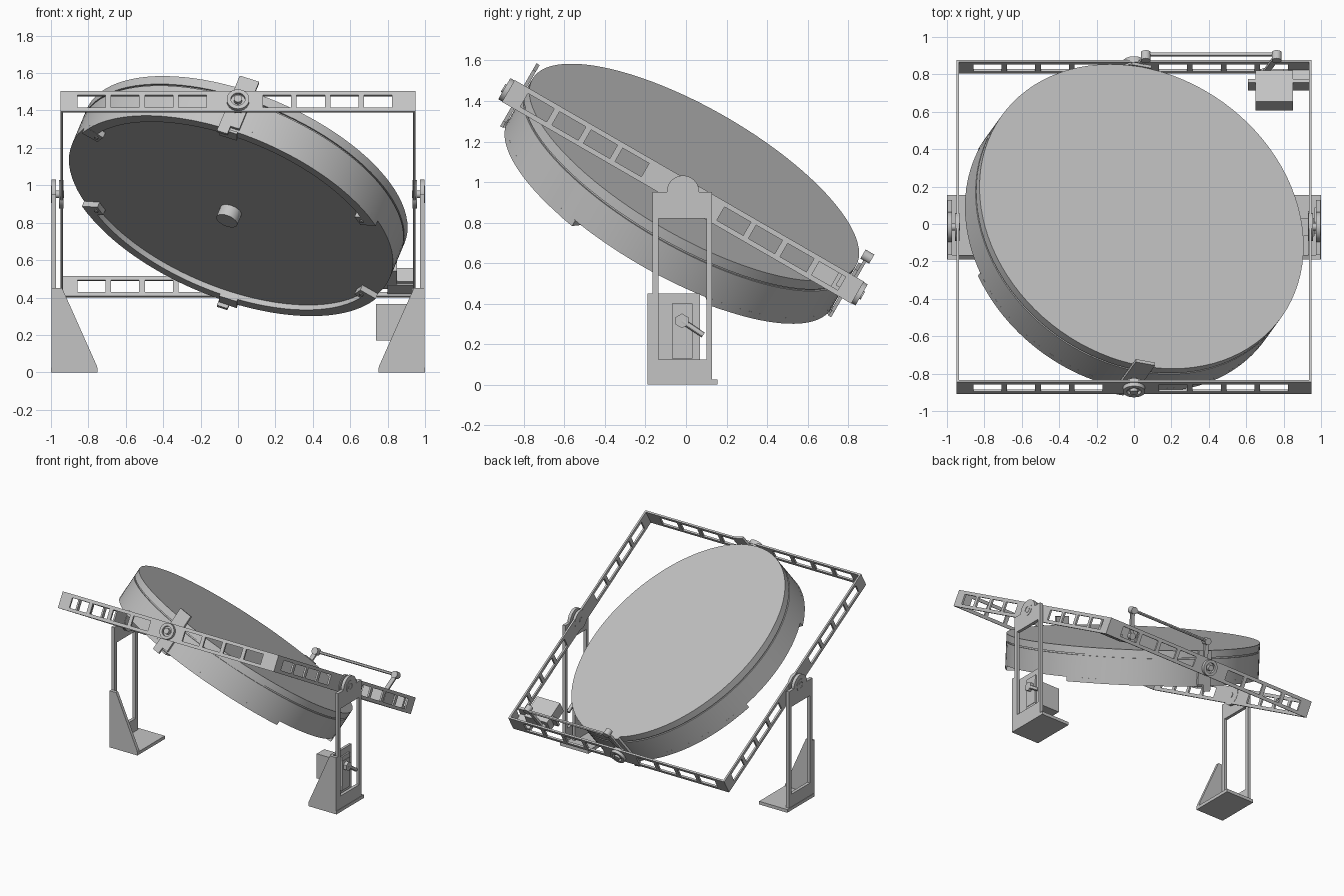
import bpy, bmesh, math
from mathutils import Matrix, Vector

cube = bpy.data.objects.get("Cube")
if cube:
    bpy.data.objects.remove(cube)

grey = bpy.data.materials.new("light grey")
grey.use_nodes = True
GREY = (0.55, 0.55, 0.55, 1)
grey.diffuse_color = GREY
grey.node_tree.nodes["Principled BSDF"].inputs["Base Color"].default_value = GREY

# Tilted frames of reference: outer gimbal turns about x, the disc about its y
pivot = Vector((0, -0.015, 0.952))
WORLD = Matrix.Identity(4)
FRAME = Matrix.Translation(pivot) @ Matrix.Rotation(math.radians(-30), 4, 'X')
DISC = FRAME @ Matrix.Rotation(math.radians(20), 4, 'Y')


def finish(name, bm, space, smooth=False):
    bmesh.ops.remove_doubles(bm, verts=bm.verts, dist=1e-5)
    bmesh.ops.recalc_face_normals(bm, faces=bm.faces)
    mesh = bpy.data.meshes.new(name)
    bm.to_mesh(mesh)
    bm.free()
    mesh.materials.append(grey)
    obj = bpy.data.objects.new(name, mesh)
    bpy.context.collection.objects.link(obj)
    obj.matrix_world = space
    if smooth:
        bpy.ops.object.select_all(action='DESELECT')
        obj.select_set(True)
        bpy.context.view_layer.objects.active = obj
        bpy.ops.object.shade_smooth_by_angle(angle=math.radians(30))
    return obj


def add_box(bm, x, y, z):
    centre = Vector(((x[0] + x[1]) / 2, (y[0] + y[1]) / 2, (z[0] + z[1]) / 2))
    size = Matrix.Diagonal((x[1] - x[0], y[1] - y[0], z[1] - z[0], 1))
    bmesh.ops.create_cube(bm, size=1, matrix=Matrix.Translation(centre) @ size)


def box(name, x, y, z, space=WORLD):
    bm = bmesh.new()
    add_box(bm, x, y, z)
    return finish(name, bm, space)


def rod(name, a, b, r, space=WORLD, sides=24):
    a, b = Vector(a), Vector(b)
    turn = (b - a).to_track_quat('Z', 'Y').to_matrix().to_4x4()
    bm = bmesh.new()
    bmesh.ops.create_cone(bm, cap_ends=True, segments=sides, radius1=r, radius2=r,
                          depth=(b - a).length,
                          matrix=Matrix.Translation((a + b) / 2) @ turn)
    return finish(name, bm, space, True)


def sweep(name, profile, space, start=0, end=360, steps=96, closed=True):
    """Turn a (radius, height) profile about z, fully or over an arc."""
    bm = bmesh.new()
    rings = []
    for i in range(steps + 1):
        a = math.radians(start + (end - start) * i / steps)
        rings.append([bm.verts.new((r * math.cos(a), r * math.sin(a), h))
                      for r, h in profile])
    count = len(profile)
    for p, q in zip(rings, rings[1:]):
        for j in range(count if closed else count - 1):
            k = (j + 1) % count
            bm.faces.new((p[j], p[k], q[k], q[j]))
    if end - start < 360:
        bm.faces.new(rings[0])
        bm.faces.new(rings[-1])
    else:
        bmesh.ops.remove_doubles(bm, verts=bm.verts, dist=1e-5)
        bmesh.ops.dissolve_degenerate(bm, edges=bm.edges, dist=1e-6)
    return finish(name, bm, space, True)


def ring(name, centre, axis_turn, outer, inner, depth, space):
    place = space @ Matrix.Translation(centre) @ axis_turn
    d = depth / 2
    sweep(name, [(inner, -d), (outer, -d), (outer, d), (inner, d)], place, steps=40)


# Drum with a fine groove below its lid
R = 0.922
sweep("drum", [(0, 0.118), (R, 0.118), (R, 0.066), (R - 0.01, 0.066),
               (R - 0.01, 0.056), (R, 0.056), (R, -0.11), (0, -0.11)],
      DISC, closed=False)
rod("drum_knob", (0, 0, -0.1), (0, 0, -0.175), 0.06, DISC, 32)

# Two skirts under the drum with a wider lug at each end
for side, mid in (("back", 90), ("front", 270)):
    sweep(side + "_skirt", [(0.865, -0.142), (R, -0.142), (R, -0.108), (0.865, -0.108)],
          DISC, mid - 65, mid + 65, 48)
    for s in (-1, 1):
        a = mid + s * 62.5
        sweep(side + "_lug", [(0.825, -0.143), (R, -0.143), (R, -0.108), (0.825, -0.108)],
              DISC, a - 2.5, a + 2.5, 3)
        t = math.radians(a)
        spot = Vector((0.85 * math.cos(t), 0.85 * math.sin(t), -0.14))
        rod(side + "_lug_screw", spot, spot - Vector((0, 0, 0.008)), 0.012, DISC, 12)

# Open gimbal frame: four bars with cut windows
HX, HY, HZ, THICK = 0.95, 0.995, 0.0625, 0.014
WINDOW, PITCH, SILL = 0.15, 0.18, 0.038


def window_bar(name, half, middle, first, along_x, wall):
    bm = bmesh.new()

    def piece(u, z):
        if along_x:
            add_box(bm, u, wall, z)
        else:
            add_box(bm, wall, u, z)

    piece((-half, half), (-HZ, -SILL))
    piece((-half, half), (SILL, HZ))
    centres = sorted(s * (first + PITCH * i) + middle for s in (-1, 1) for i in range(4))
    edge = -half
    for c in centres:
        piece((edge, c - WINDOW / 2), (-SILL, SILL))
        edge = c + WINDOW / 2
    piece((edge, half), (-SILL, SILL))
    finish(name, bm, FRAME)


window_bar("front_frame_bar", HX, -0.017, 0.226, True, (-HY, -HY + THICK))
window_bar("back_frame_bar", HX, -0.017, 0.226, True, (HY - THICK, HY))
window_bar("right_frame_bar", HY, 0, 0.29, False, (-HX, -HX + THICK))
window_bar("left_frame_bar", HY, 0, 0.29, False, (HX - THICK, HX))

# Disc clips and hubs on the front and back bars
face_y = Matrix.Rotation(math.radians(90), 4, 'X')
for side, s in (("front", -1), ("back", 1)):
    y = sorted((s * 0.925, s * 0.943))
    top = 0.18 if s < 0 else 0.12
    box(side + "_clip", (-0.055, 0.055), y, (-0.13, top), DISC)
    box(side + "_clip_foot", (-0.055, 0.005), y, (-0.18, -0.13), DISC)
    box(side + "_clip_hook", (-0.05, 0.05), sorted((s * 0.86, s * 0.93)),
        (-0.158, -0.144), DISC)
    rod(side + "_axle", (0, s * 0.93, 0), (0, s * 1.025, 0), 0.022, DISC)
    ring(side + "_hub", (0, s * 1.003, 0), face_y, 0.06, 0.038, 0.03, FRAME)
    rod(side + "_hub_plate", (0, s * 0.97, 0), (0, s * 0.999, 0), 0.06, FRAME, 40)

# Drive on the back bar: motor, its mount and a parallel link
box("disc_motor", (0.65, 0.85), (0.745, 0.935), (-0.045, 0.05), FRAME)
box("disc_motor_ears", (0.61, 0.94), (0.865, 0.885), (-0.04, 0.045), FRAME)
box("disc_motor_mount", (0.8, 0.94), (0.885, 0.985), (-0.05, -0.02), FRAME)
rod("disc_motor_shaft", (0.7, 0.93, 0), (0.7, 0.965, 0), 0.025, FRAME)
reach = Vector((0.063, 0, 0.178))
for name, x in (("hub_arm", 0), ("motor_arm", 0.7)):
    base = Vector((x, 0.948, 0))
    box(name, (-0.016, 0.016), (-0.008, 0.008), (0, reach.length),
        FRAME @ Matrix.Translation(base) @ Matrix.Rotation(math.radians(20), 4, 'Y'))
    tip = base + reach
    rod(name + "_joint", tip - Vector((0, 0.025, 0)), tip + Vector((0, 0.025, 0)), 0.026, FRAME)
rod("link_rod", (0.063, 0.962, 0.178), (0.763, 0.962, 0.178), 0.011, FRAME, 12)

# Stands, mirrored left and right
face_x = Matrix.Rotation(math.radians(90), 4, 'Y')
px, pz = pivot.y, pivot.z
for side, s in (("left", 1), ("right", -1)):
    def span(a, b):
        return sorted((s * a, s * b))

    wall = span(0.972, 0.997)
    bm = bmesh.new()
    add_box(bm, wall, (-0.165, 0.128), (0, 0.125))
    add_box(bm, wall, (-0.165, -0.135), (0.125, 0.82))
    add_box(bm, wall, (0.1, 0.128), (0.125, 0.82))
    add_box(bm, wall, (-0.165, 0.128), (0.82, 0.95))
    finish(side + "_post", bm, WORLD)
    rod(side + "_post_head", (s * 0.9725, px, pz), (s * 0.9965, px, pz), 0.08, WORLD, 40)
    ring(side + "_bearing", (s * 0.993, px, pz), face_x, 0.046, 0.024, 0.014, WORLD)
    rod(side + "_pivot_axle", (s * 0.93, px, pz), (s * 0.999, px, pz), 0.02)
    rod(side + "_pivot_plate", (s * 0.934, px, pz), (s * 0.956, px, pz), 0.075, WORLD, 40)
    box(side + "_base", span(0.752, 1.0), (-0.19, 0.155), (0, 0.025))

    # Triangular gusset on the front edge
    bm = bmesh.new()
    outline = [(0.997, 0.02), (0.752, 0.02), (0.94, 0.45), (0.997, 0.45)]
    outline[1:2] = [(0.752, 0.02), (0.755, 0.035)]
    face = bm.faces.new([bm.verts.new((s * x, -0.19, z)) for x, z in outline])
    new = bmesh.ops.extrude_face_region(bm, geom=[face])["geom"]
    bmesh.ops.translate(bm, vec=(0, 0.025, 0),
                        verts=[v for v in new if isinstance(v, bmesh.types.BMVert)])
    bm.faces.ensure_lookup_table()
    finish(side + "_gusset", bm, WORLD)

# Frame motor on the left stand, with its mount and crank
box("frame_motor_mount", (0.93, 0.95), (-0.165, 0.07), (0.02, 0.45))
box("frame_motor", (0.738, 0.965), (-0.065, 0.03), (0.17, 0.365))
box("frame_motor_ears", (0.945, 0.962), (-0.068, 0.032), (0.13, 0.4))
rod("frame_motor_shaft", (0.96, -0.02, 0.315), (0.99, -0.02, 0.315), 0.036, WORLD, 6)
rod("frame_motor_crank", (0.978, -0.02, 0.315), (0.978, 0.085, 0.245), 0.014, WORLD, 12)
